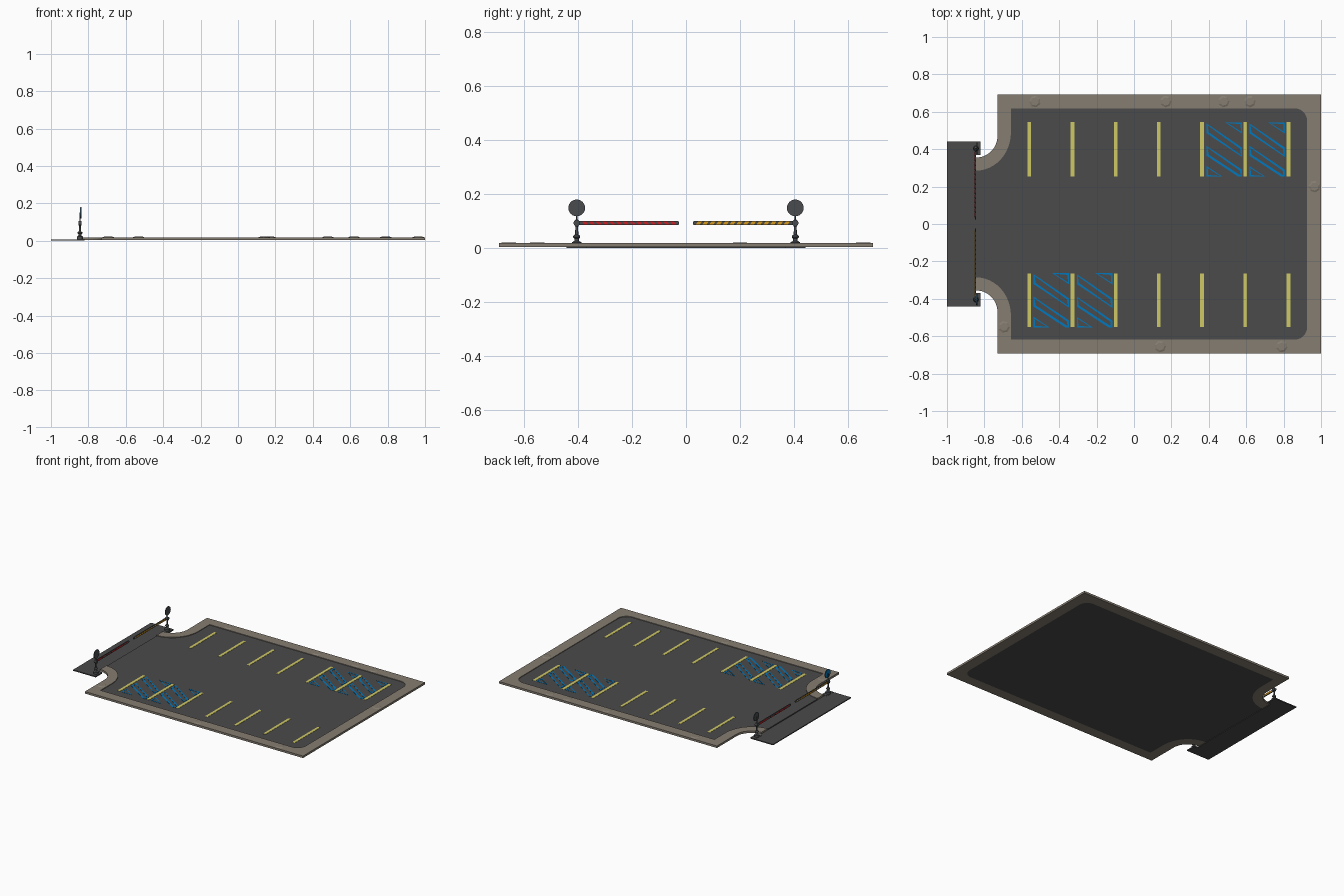
import bpy, bmesh, math, random
from mathutils import Matrix, Vector

if "Cube" in bpy.data.objects:
    bpy.data.objects.remove(bpy.data.objects["Cube"])

random.seed(4)


def mat(name, r, g, b):
    m = bpy.data.materials.new(name)
    m.diffuse_color = (r, g, b, 1)
    m.use_nodes = True
    m.node_tree.nodes["Principled BSDF"].inputs["Base Color"].default_value = m.diffuse_color
    return m


ASPHALT = mat("asphalt", 0.07, 0.07, 0.07)
PAVING = mat("paving", 0.235, 0.205, 0.165)
YELLOW = mat("line_yellow", 0.62, 0.58, 0.13)
BLUE = mat("marking_blue", 0.0, 0.19, 0.52)
METAL = mat("gate_metal", 0.065, 0.07, 0.075)
RED = mat("stripe_red", 0.6, 0.015, 0.02)
ORANGE = mat("stripe_orange", 0.7, 0.32, 0.01)


def finish(bm, name, material, smooth=False):
    bmesh.ops.recalc_face_normals(bm, faces=bm.faces)
    me = bpy.data.meshes.new(name)
    bm.to_mesh(me)
    bm.free()
    me.materials.append(material)
    ob = bpy.data.objects.new(name, me)
    bpy.context.collection.objects.link(ob)
    if smooth:
        bpy.context.view_layer.objects.active = ob
        ob.select_set(True)
        bpy.ops.object.shade_smooth_by_angle(angle=math.radians(35))
        ob.select_set(False)
    return ob


def add_prism(bm, pts, z0, z1):
    """Flat polygon extruded from z0 to z1."""
    f = bm.faces.new([bm.verts.new((x, y, z0)) for x, y in pts])
    r = bmesh.ops.extrude_face_region(bm, geom=[f])
    top = [v for v in r["geom"] if isinstance(v, bmesh.types.BMVert)]
    bmesh.ops.translate(bm, verts=top, vec=(0, 0, z1 - z0))


def add_box(bm, x0, x1, y0, y1, z0, z1):
    add_prism(bm, [(x0, y0), (x1, y0), (x1, y1), (x0, y1)], z0, z1)


def arc(cx, cy, rx, ry, a0, a1, n=12):
    out = []
    for i in range(n + 1):
        a = math.radians(a0 + (a1 - a0) * i / n)
        out.append((cx + rx * math.cos(a), cy + ry * math.sin(a)))
    return out


def mirrored(half):
    """Continue a half outline onto the -y side."""
    return half + [(x, -y) for x, y in reversed(half)]


# outlines, running from the entrance round to the far side
outer = mirrored(arc(-0.845, 0.47, 0.115, 0.115, -90, 0)
                 + [(-0.73, 0.692), (1.0, 0.692)])
inner = mirrored(arc(-0.845, 0.49, 0.187, 0.205, -90, 0)
                 + [(-0.658, 0.618)] + arc(0.86, 0.553, 0.065, 0.065, 90, 0, 8))

# paved border and parking surface
bm = bmesh.new()
add_prism(bm, outer + inner[::-1], 0.004, 0.0185)
finish(bm, "sidewalk", PAVING)
bm = bmesh.new()
add_prism(bm, inner, 0.004, 0.014)
finish(bm, "parking_surface", ASPHALT)

# slightly raised worn paving patches
bm = bmesh.new()
for x, y in [(-0.53, 0.655), (0.17, 0.655), (0.48, 0.655), (0.62, 0.655),
             (-0.695, -0.55), (0.14, -0.655), (0.79, -0.655), (0.965, 0.2)]:
    bmesh.ops.create_cone(bm, cap_ends=True, segments=7, radius1=0.033,
                          radius2=0.022, depth=0.004,
                          matrix=Matrix.Translation((x, y, 0.0200))
                          @ Matrix.Rotation(random.random() * 3, 4, "Z"))
finish(bm, "paving_patches", PAVING)

# entrance road with corner pads for the gates
bm = bmesh.new()
add_box(bm, -1.0, -0.845, -0.442, 0.442, 0, 0.007)
for s in (1, -1):
    add_box(bm, -0.862, -0.82, *sorted((s * 0.368, s * 0.442)), 0, 0.0085)
finish(bm, "entrance_road", ASPHALT)

# bay dividing lines
bm = bmesh.new()
for i in range(7):
    x = -0.56 + i * 0.231
    for y0, y1 in ((0.255, 0.545), (-0.552, -0.264)):
        add_box(bm, x - 0.01, x + 0.01, y0, y1, 0.0135, 0.0155)
finish(bm, "bay_lines", YELLOW)

# hollow diagonal hatching in the reserved bays
HATCH = [[(0.10, 0.29), (0.19, 0.23), (0.19, 0.29)],
         [(0, 0.232), (0.19, 0.105), (0.19, 0.155), (0, 0.285)],
         [(0, 0.112), (0.17, 0), (0.19, 0), (0.19, 0.037), (0, 0.165)],
         [(0, 0), (0.085, 0), (0, 0.057)]]
bm = bmesh.new()
for bx, by in ((0.388, 0.253), (0.617, 0.253), (-0.537, -0.553), (-0.306, -0.553)):
    for shape in HATCH:
        f = bm.faces.new([bm.verts.new((bx + x, by + y, 0.0153)) for x, y in shape])
        bm.normal_update()
        bmesh.ops.inset_individual(bm, faces=[f], thickness=0.0125)
        bm.faces.remove(f)
r = bmesh.ops.extrude_face_region(bm, geom=bm.faces[:])
bmesh.ops.translate(bm, vec=(0, 0, -0.0015),
                    verts=[v for v in r["geom"] if isinstance(v, bmesh.types.BMVert)])
finish(bm, "bay_hatching", BLUE)

# gate posts, arms and signs
GX, GY, ARM_Z = -0.845, 0.404, 0.093
POST = [(0, 0.008), (0.017, 0.008), (0.017, 0.022), (0.009, 0.027), (0.008, 0.036),
        (0.013, 0.039), (0.013, 0.045), (0.006, 0.051), (0.005, 0.08),
        (0.008, 0.084), (0.008, 0.102), (0.003, 0.106), (0.003, 0.15), (0, 0.15)]
TO_X = Matrix.Rotation(math.pi / 2, 4, "Y")


def disc(bm, loc, radius, depth, n=24):
    bmesh.ops.create_cone(bm, cap_ends=True, segments=n, radius1=radius,
                          radius2=radius, depth=depth,
                          matrix=Matrix.Translation(loc) @ TO_X)


for side, s in (("left", -1), ("right", 1)):
    # turned post
    bm = bmesh.new()
    vs = [bm.verts.new((GX + r, s * GY, z)) for r, z in POST]
    es = [bm.edges.new(p) for p in zip(vs, vs[1:])]
    bmesh.ops.spin(bm, geom=vs + es, cent=(GX, s * GY, 0), axis=(0, 0, 1),
                   angle=math.tau, steps=12)
    bmesh.ops.remove_doubles(bm, verts=bm.verts, dist=1e-5)
    finish(bm, "gate_post_" + side, METAL, True)

    # hinge hub and round sign
    bm = bmesh.new()
    disc(bm, (GX, s * GY, ARM_Z), 0.012, 0.018, 12)
    disc(bm, (GX + 0.005, s * GY, 0.149), 0.031, 0.004)
    finish(bm, "gate_sign_" + side, METAL, True)

    # arm with rounded tip
    bm = bmesh.new()
    ends = arc(0.033, ARM_Z, 0.008, 0.008, 90, 270, 8)
    outline = ends + [(GY, ARM_Z - 0.008), (GY, ARM_Z + 0.008)]
    add_prism(bm, outline, -0.003, 0.003)
    for v in bm.verts:
        v.co = Vector((GX - 0.003 + v.co.z, s * v.co.x, v.co.y))
    finish(bm, "gate_arm_" + side, METAL)

    # slanted stripes, one colour on each face of the arm
    for face, fx in (("inner", 1), ("outer", -1)):
        bm = bmesh.new()
        for i in range(14):
            y = 0.036 + i * 0.025
            add_prism(bm, [(y, ARM_Z - 0.0055), (y + 0.015, ARM_Z - 0.0055),
                           (y + 0.023, ARM_Z + 0.0055), (y + 0.008, ARM_Z + 0.0055)],
                      0.0025, 0.0037)
        for v in bm.verts:
            v.co = Vector((GX - 0.003 + fx * v.co.z, s * v.co.x, v.co.y))
        finish(bm, f"arm_stripes_{side}_{face}", ORANGE if s * fx > 0 else RED)

# coloured front of the entry sign
bm = bmesh.new()
disc(bm, (GX + 0.0025, -GY, 0.149), 0.028, 0.002)
finish(bm, "entry_sign_face", BLUE)
